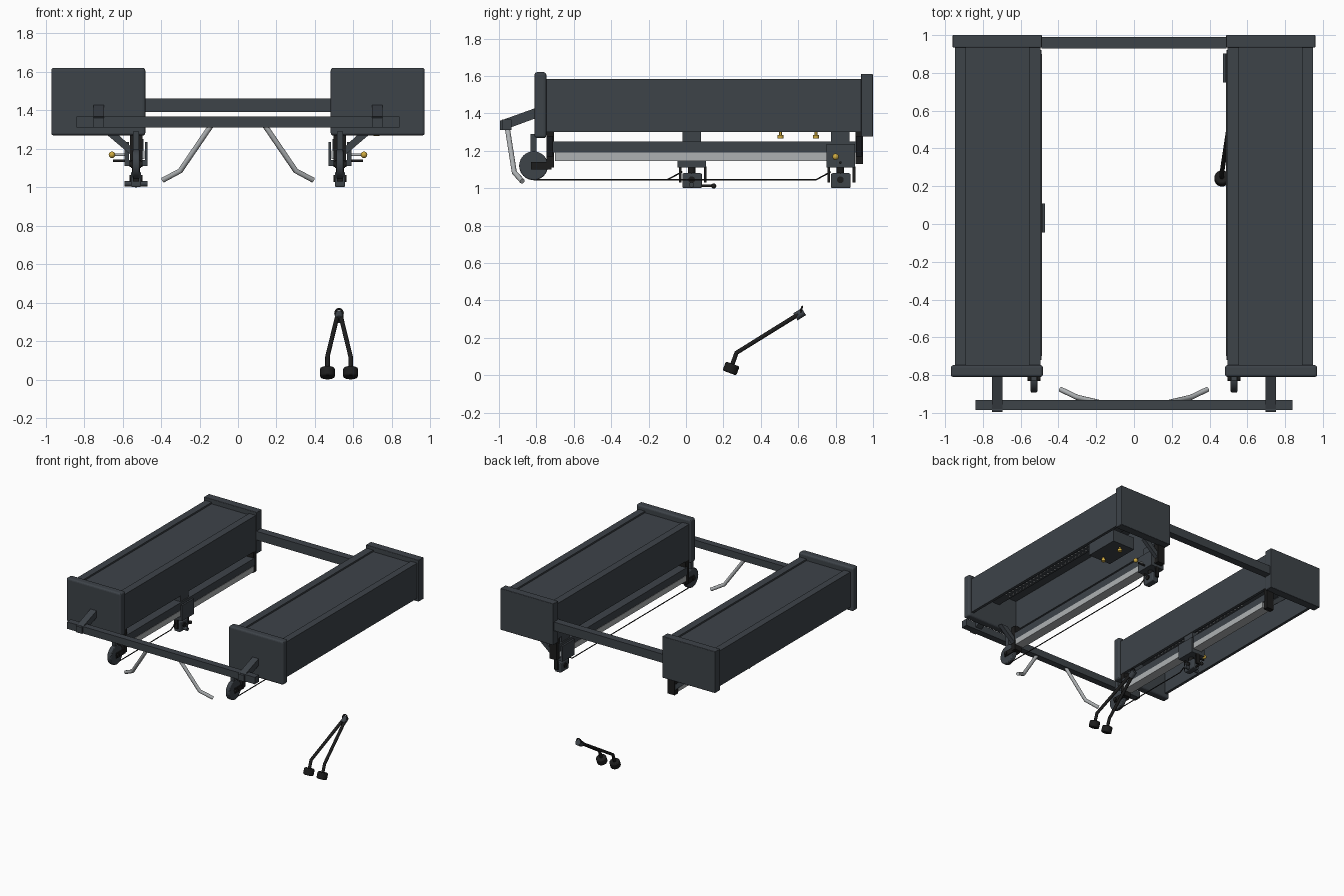
import bpy, bmesh, math
from mathutils import Vector

if "Cube" in bpy.data.objects:
    bpy.data.objects.remove(bpy.data.objects["Cube"], do_unlink=True)


def material(name, rgb):
    m = bpy.data.materials.new(name)
    m.use_nodes = True
    m.diffuse_color = (*rgb, 1)
    m.node_tree.nodes["Principled BSDF"].inputs["Base Color"].default_value = (*rgb, 1)
    return m


SLATE = material("slate paint", (0.047, 0.056, 0.066))
BLACK = material("black rubber", (0.012, 0.012, 0.012))
STEEL = material("brushed steel", (0.42, 0.44, 0.45))
YELLOW = material("yellow knob", (0.62, 0.40, 0.05))


def finish(name, bm, mat, smooth=False):
    bmesh.ops.recalc_face_normals(bm, faces=bm.faces)
    me = bpy.data.meshes.new(name)
    bm.to_mesh(me)
    bm.free()
    me.materials.append(mat)
    ob = bpy.data.objects.new(name, me)
    bpy.context.collection.objects.link(ob)
    if smooth:
        bpy.ops.object.select_all(action='DESELECT')
        ob.select_set(True)
        bpy.context.view_layer.objects.active = ob
        bpy.ops.object.shade_smooth_by_angle(angle=math.radians(35))
    return ob


def box(name, x, y, z, mat=SLATE, s=1, bevel=0):
    """Box from three (low, high) ranges; s = -1 mirrors it in x."""
    bm = bmesh.new()
    bmesh.ops.create_cube(bm, size=1)
    for v in bm.verts:
        for i, (lo, hi) in enumerate((x, y, z)):
            v.co[i] = (lo + hi) / 2 + v.co[i] * (hi - lo)
        v.co.x *= s
    ob = finish(name, bm, mat)
    if bevel:
        b = ob.modifiers.new("rounded edges", 'BEVEL')
        b.width, b.segments = bevel, 3
    return ob


def rod(name, a, b, r, mat, s=1, sides=20, bevel=0):
    """Cylinder between two points."""
    a, b = Vector(a), Vector(b)
    a.x, b.x = a.x * s, b.x * s
    bm = bmesh.new()
    bmesh.ops.create_cone(bm, cap_ends=True, segments=sides, radius1=r, radius2=r, depth=(b - a).length)
    rot = (b - a).to_track_quat('Z', 'Y')
    for v in bm.verts:
        v.co = rot @ v.co + (a + b) / 2
    ob = finish(name, bm, mat, True)
    if bevel:
        m = ob.modifiers.new("rounded rim", 'BEVEL')
        m.width, m.segments = bevel, 2
    return ob


def ball(name, c, r, mat, s=1):
    bm = bmesh.new()
    bmesh.ops.create_uvsphere(bm, u_segments=16, v_segments=10, radius=r)
    bmesh.ops.translate(bm, vec=(c[0] * s, c[1], c[2]), verts=bm.verts)
    return finish(name, bm, mat, True)


def pipe(name, pts, r, mat, s=1, cyclic=False):
    """Round tube along a polyline."""
    cu = bpy.data.curves.new(name, 'CURVE')
    cu.dimensions = '3D'
    cu.bevel_depth, cu.bevel_resolution, cu.use_fill_caps = r, 3, True
    sp = cu.splines.new('POLY')
    sp.points.add(len(pts) - 1)
    for p, c in zip(sp.points, pts):
        p.co = (c[0] * s, c[1], c[2], 1)
    sp.use_cyclic_u = cyclic
    cu.materials.append(mat)
    ob = bpy.data.objects.new(name, cu)
    bpy.context.collection.objects.link(ob)
    return ob


def prism(name, outline, lo, hi, axis, mat=SLATE, s=1):
    """Extrude a 2D outline along x (outline is y,z) or y (outline is x,z)."""
    bm = bmesh.new()
    put = (lambda p, t: (t * s, p[0], p[1])) if axis == 'x' else (lambda p, t: (p[0] * s, t, p[1]))
    face = bm.faces.new([bm.verts.new(put(p, lo)) for p in outline])
    res = bmesh.ops.extrude_face_region(bm, geom=[face])
    vec = Vector(put((0, 0), hi)) - Vector(put((0, 0), lo))
    bmesh.ops.translate(bm, vec=vec, verts=[g for g in res["geom"] if isinstance(g, bmesh.types.BMVert)])
    return finish(name, bm, mat)


# Frame cross beams
box("rear_beam", (-0.49, 0.49), (0.93, 0.99), (1.39, 1.46))
box("front_beam", (-0.84, 0.84), (-0.985, -0.932), (1.31, 1.366))

for s, side in ((1, "left"), (-1, "right")):
    # Tower: channel open below, with raised side rims on top
    channel = [(0.495, 1.30), (0.495, 1.585), (0.555, 1.585), (0.555, 1.572), (0.89, 1.572), (0.89, 1.585),
               (0.947, 1.585), (0.947, 1.30), (0.925, 1.30), (0.925, 1.55), (0.517, 1.55), (0.517, 1.30)]
    prism(side + "_tower_channel", channel, -0.75, 0.94, 'y', SLATE, s)
    box(side + "_tower_front_cap", (0.482, 0.97), (-0.81, -0.747), (1.268, 1.62), SLATE, s, 0.014)
    box(side + "_tower_rear_cap", (0.488, 0.96), (0.935, 1.0), (1.275, 1.61), SLATE, s, 0.004)

    # Sloped arm to the front beam
    prism(side + "_front_arm", [(-0.995, 1.31), (-0.995, 1.36), (-0.80, 1.43), (-0.80, 1.375), (-0.945, 1.322)],
          0.697, 0.752, 'x', SLATE, s)

    # Bent steel handle
    pipe(side + "_bent_handle", [(0.14, -0.955, 1.32), (0.30, -0.918, 1.085), (0.39, -0.875, 1.037)], 0.014, STEEL, s)

    # Carriage rail with its hangers and end brackets
    box(side + "_rail_upper", (0.49, 0.56), (-0.72, 0.92), (1.19, 1.25), SLATE, s)
    box(side + "_rail_lower", (0.487, 0.562), (-0.70, 0.90), (1.145, 1.19), STEEL, s)
    box(side + "_rail_front_bracket", (0.497, 0.56), (-0.745, -0.705), (1.11, 1.31), BLACK, s)
    box(side + "_rail_rear_bracket", (0.497, 0.56), (0.905, 0.945), (1.13, 1.31), BLACK, s)
    prism(side + "_rail_brace", [(0.56, 1.17), (0.56, 1.215), (0.63, 1.28), (0.69, 1.28)], -0.745, -0.71, 'y', SLATE, s)
    prism(side + "_rail_rear_brace", [(0.56, 1.17), (0.56, 1.215), (0.63, 1.28), (0.69, 1.28)], 0.91, 0.94, 'y', SLATE, s)

    # Front pulley wheel and its hanger
    rod(side + "_pulley_wheel", (0.512, -0.815, 1.12), (0.547, -0.815, 1.12), 0.077, SLATE, s, 40, 0.006)
    rod(side + "_pulley_axle", (0.495, -0.815, 1.12), (0.565, -0.815, 1.12), 0.015, BLACK, s)
    box(side + "_pulley_hanger", (0.515, 0.545), (-0.832, -0.80), (1.18, 1.29), SLATE, s)
    for x in (0.503, 0.549):
        box(side + "_pulley_fork", (x, x + 0.008), (-0.83, -0.72), (1.10, 1.14), BLACK, s)

    # Sliding carriage riding on the rail
    yc = 0.825 if s == 1 else 0.03
    box(side + "_carriage_inner_plate", (0.47, 0.484), (yc - 0.075, yc + 0.078), (1.11, 1.235), SLATE, s)
    box(side + "_carriage_outer_plate", (0.566, 0.59), (yc - 0.075, yc + 0.078), (1.11, 1.235), SLATE, s)
    box(side + "_carriage_floor", (0.475, 0.585), (yc - 0.075, yc + 0.078), (1.11, 1.142), SLATE, s)
    box(side + "_carriage_hanger", (0.50, 0.56), (yc - 0.05, yc + 0.05), (1.245, 1.31), SLATE, s)
    box(side + "_swivel_block", (0.503, 0.557), (yc - 0.05, yc + 0.055), (1.0, 1.08), SLATE, s, 0.008)
    rod(side + "_swivel_stem", (0.53, yc, 1.07), (0.53, yc, 1.12), 0.02, BLACK, s)
    for y in (yc - 0.068, yc + 0.066):
        box(side + "_swivel_leg", (0.515, 0.545), (y, y + 0.014), (1.03, 1.115), BLACK, s)
    rod(side + "_swivel_axle", (0.495, yc, 1.045), (0.565, yc, 1.045), 0.018, BLACK, s)

    # Locking pins with round knobs
    rod(side + "_lock_pin", (0.58, 0.8 if s == 1 else yc, 1.168), (0.645, 0.8 if s == 1 else yc, 1.168), 0.007, STEEL, s)
    ball(side + "_lock_knob", (0.655, 0.8 if s == 1 else yc, 1.168), 0.017, YELLOW, s)
    rod(side + "_lever", (0.58, yc, 1.137), (0.65, yc, 1.137), 0.007, BLACK, s)

    # Pull cable from the pulley to the carriage and on to the rear
    path = [(0.53, -0.815, 1.045), (0.53, yc - 0.13, 1.045), (0.53, yc - 0.05, 1.088)]
    pipe(side + "_pull_cable", path, 0.004, BLACK, s)

    # Guide bar inside the tower with rows of studs
    box(side + "_inner_guide_bar", (0.68, 0.76), (-0.745, 0.93), (1.46, 1.50), SLATE, s)
    for x in (0.70, 0.735):
        for i in range(26):
            y = -0.6 + i * 0.04
            box(side + "_guide_stud", (x, x + 0.008), (y, y + 0.012), (1.454, 1.46), STEEL, s)

# Parked handle on the right carriage
rod("right_carriage_handle", (-0.53, 0.06, 1.012), (-0.53, 0.15, 1.012), 0.007, BLACK)
ball("right_carriage_handle_tip", (-0.53, 0.148, 1.012), 0.014, BLACK)
rod("right_carriage_foot", (-0.59, 0.03, 1.018), (-0.47, 0.03, 1.018), 0.014, SLATE)

# Selector box below the left tower
box("selector_box", (0.62, 0.82), (0.46, 0.74), (1.30, 1.40))
for y in (0.505, 0.695):
    rod("selector_stem", (0.72, y, 1.28), (0.72, y, 1.31), 0.007, YELLOW)
    rod("selector_knob", (0.72, y, 1.266), (0.72, y, 1.285), 0.016, YELLOW)

# Loose two-strand pull rope with weighted ends
X = 0.525
ring = [(X + 0.02 * math.cos(a), 0.615 + 0.006 * math.sin(a), 0.345 + 0.022 * math.sin(a))
        for a in (i * math.tau / 20 for i in range(20))]
pipe("rope_ring", ring, 0.005, BLACK, 1, True)
rod("rope_collar", (X, 0.585, 0.312), (X, 0.63, 0.34), 0.022, SLATE)
for k, side in ((1, "left"), (-1, "right")):
    pts = [(X + k * 0.01, 0.60, 0.325), (X + k * 0.06, 0.27, 0.12), (X + k * 0.06, 0.245, 0.05)]
    pipe(side + "_rope_strand", pts, 0.012, BLACK)
    rod(side + "_rope_end", (X + k * 0.06, 0.232, 0.012), (X + k * 0.06, 0.25, 0.06), 0.039, BLACK, 1, 24, 0.008)
